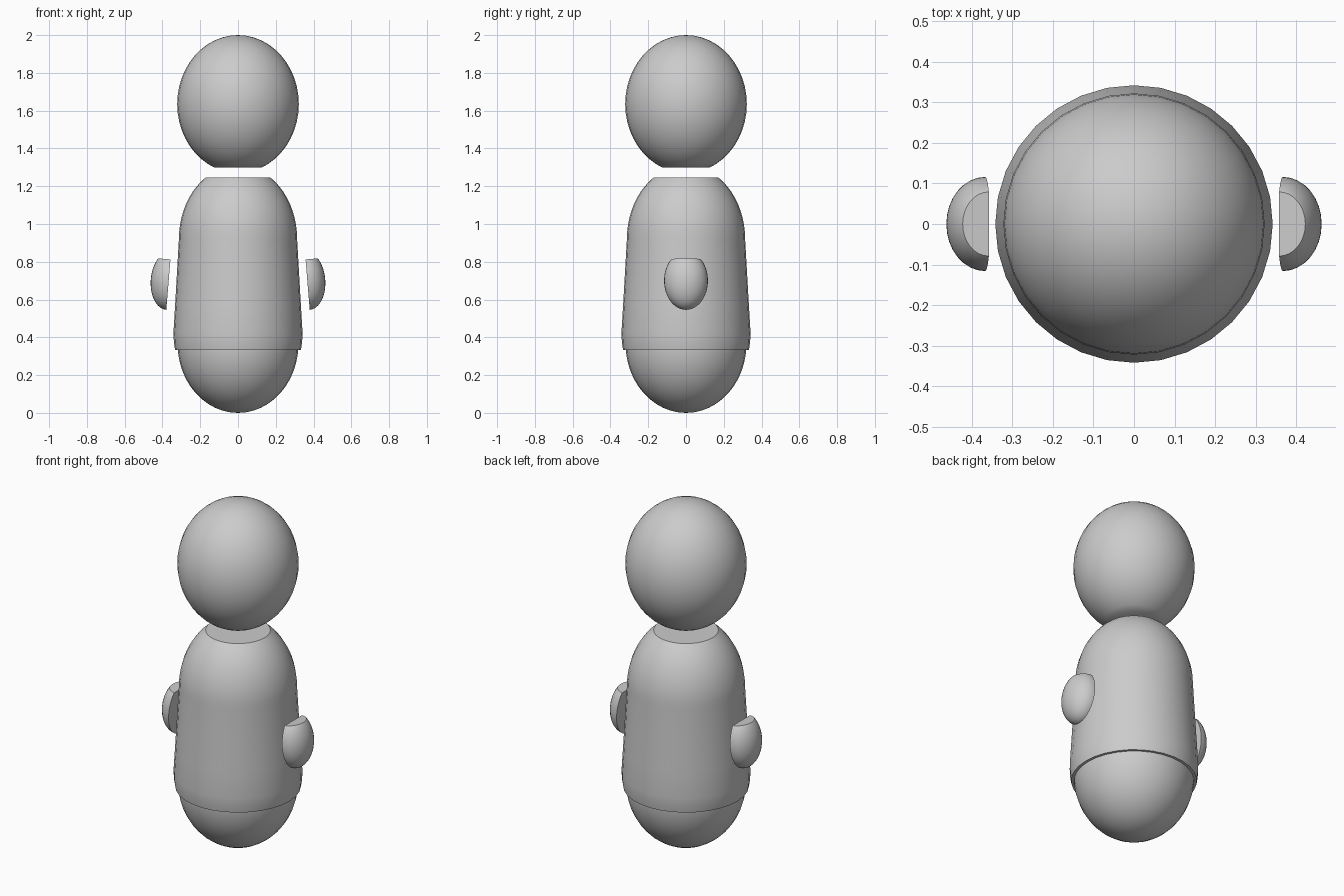
import bpy, bmesh, math
from mathutils import Matrix, Vector

if "Cube" in bpy.data.objects:
    bpy.data.objects.remove(bpy.data.objects["Cube"])


def finish(name, bm):
    bmesh.ops.recalc_face_normals(bm, faces=bm.faces)
    mesh = bpy.data.meshes.new(name)
    bm.to_mesh(mesh)
    bm.free()
    obj = bpy.data.objects.new(name, mesh)
    bpy.context.collection.objects.link(obj)
    bpy.ops.object.select_all(action='DESELECT')
    obj.select_set(True)
    bpy.context.view_layer.objects.active = obj
    bpy.ops.object.shade_smooth_by_angle(angle=math.radians(32))
    return obj


def cut_ellipsoid(name, centre, radii, cuts, tilt=0.0):
    """Ellipsoid with flat capped cuts given as (local point, outward normal)."""
    bm = bmesh.new()
    bmesh.ops.create_uvsphere(bm, u_segments=32, v_segments=24, radius=1)
    bmesh.ops.scale(bm, vec=radii, verts=bm.verts)
    for point, normal in cuts:
        geom = bm.verts[:] + bm.edges[:] + bm.faces[:]
        res = bmesh.ops.bisect_plane(bm, geom=geom, dist=1e-5, plane_co=point,
                                     plane_no=normal, clear_outer=True)
        rim = [e for e in res['geom_cut'] if isinstance(e, bmesh.types.BMEdge)]
        bmesh.ops.contextual_create(bm, geom=rim)
    mat = Matrix.Translation(Vector(centre)) @ Matrix.Rotation(tilt, 4, 'Y')
    bm.transform(mat)
    return finish(name, bm)


def lathe(name, profile, sides=32):
    bm = bmesh.new()
    rings = []
    for r, z in profile:
        rings.append([bm.verts.new((r * math.cos(i * math.tau / sides),
                                    r * math.sin(i * math.tau / sides), z))
                      for i in range(sides)])
    for a, b in zip(rings, rings[1:]):
        for i in range(sides):
            j = (i + 1) % sides
            bm.faces.new((a[i], a[j], b[j], b[i]))
    bm.faces.new(rings[0])
    bm.faces.new(rings[-1])
    return finish(name, bm)


# Head: egg with a flat underside
cut_ellipsoid("head", (0, 0, 1.635), (0.322, 0.322, 0.365),
              [((0, 0, -0.335), (0, 0, -1))])

# Torso: tapered side with a domed, flat-topped shoulder
dome_z, dome_r, dome_h, steps = 0.92, 0.313, 0.39, 10
top_angle = math.asin((1.246 - dome_z) / dome_h)
profile = [(0.333, 0.333), (0.339, 0.37), (0.342, 0.42), (0.333, 0.57), (0.323, 0.745)]
profile += [(dome_r * math.cos(top_angle * i / steps),
             dome_z + dome_h * math.sin(top_angle * i / steps))
            for i in range(steps + 1)]
lathe("torso", profile)

# Base: lower egg half below the torso hem
cut_ellipsoid("base", (0, 0, 0.365), (0.32, 0.32, 0.365),
              [((0, 0, -0.031), (0, 0, 1))])

# Hands: half eggs, flat on the inner side and the top
for side, label in ((1, "right"), (-1, "left")):
    cut_ellipsoid(label + "_hand", (side * 0.367, 0, 0.70), (0.095, 0.116, 0.155),
                  [((0, 0, 0), (-side, 0, 0)), ((0, 0, 0.113), (0, 0, 1))],
                  tilt=-side * math.radians(4.7))
